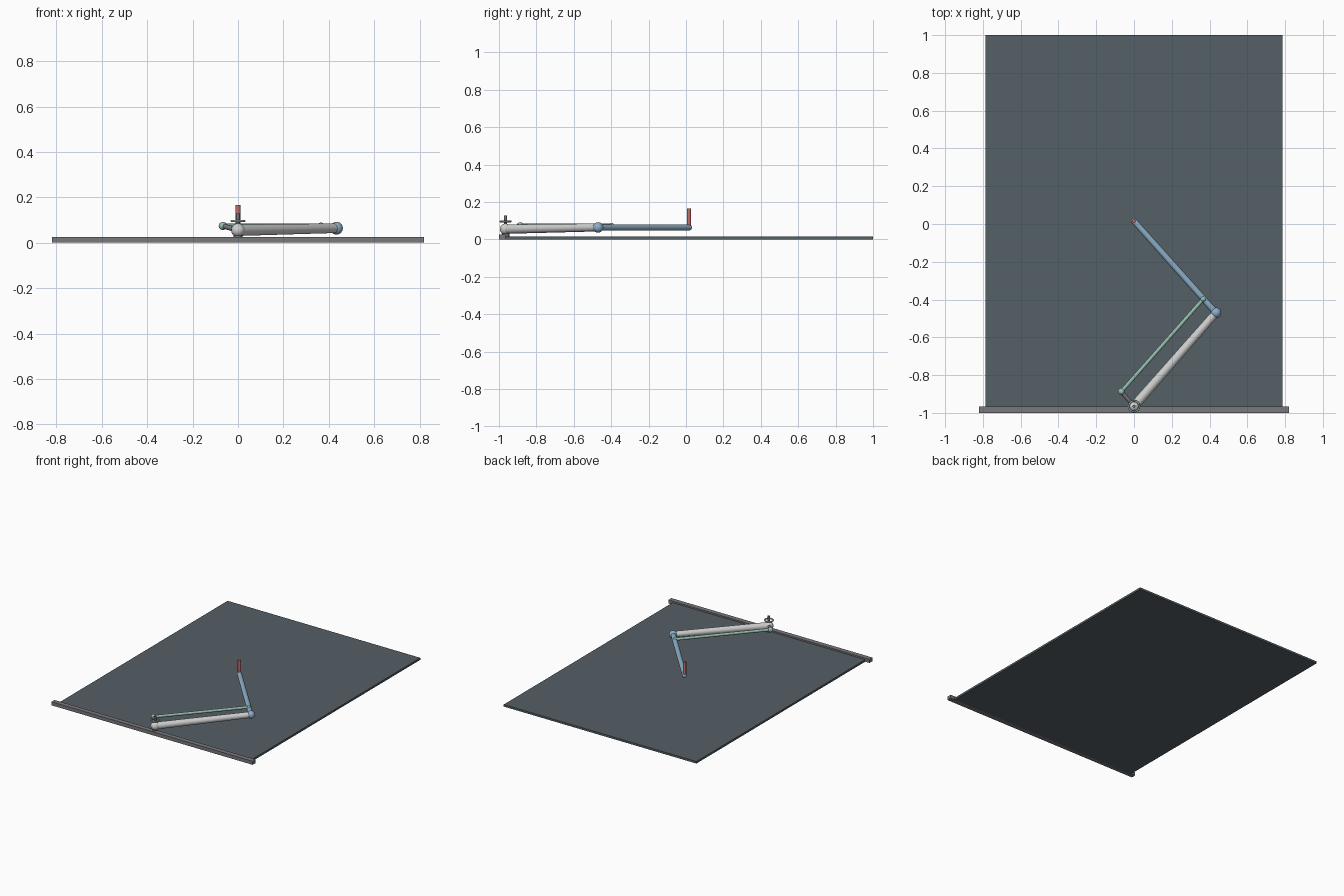
import bpy
from math import radians
from mathutils import Vector

cube = bpy.data.objects.get("Cube")
if cube:
    bpy.data.objects.remove(cube, do_unlink=True)


def material(name, rgb):
    m = bpy.data.materials.new(name)
    m.use_nodes = True
    m.diffuse_color = (*rgb, 1)
    node = next(n for n in m.node_tree.nodes if n.type == 'BSDF_PRINCIPLED')
    node.inputs["Base Color"].default_value = (*rgb, 1)
    return m


slate = material("slate", (0.09, 0.115, 0.13))
grey = material("rail grey", (0.19, 0.19, 0.21))
white = material("off white", (0.62, 0.62, 0.62))
blue = material("soft blue", (0.26, 0.42, 0.58))
green = material("pale green", (0.31, 0.52, 0.43))
red = material("soft red", (0.58, 0.16, 0.14))


def finish(name, mat, smooth=True):
    ob = bpy.context.object
    ob.name = name
    ob.data.materials.append(mat)
    if smooth:
        bpy.ops.object.shade_smooth_by_angle(angle=radians(40))
    return ob


def box(name, low, high, mat):
    low, high = Vector(low), Vector(high)
    bpy.ops.mesh.primitive_cube_add(size=1, location=(low + high) / 2)
    bpy.context.object.scale = high - low
    return finish(name, mat, False)


def ball(name, centre, radius, mat):
    bpy.ops.mesh.primitive_uv_sphere_add(segments=24, ring_count=12, radius=radius, location=centre)
    return finish(name, mat)


def rod(name, start, end, r1, r2, mat):
    start, end = Vector(start), Vector(end)
    bpy.ops.mesh.primitive_cone_add(vertices=24, radius1=r1, radius2=r2,
                                    depth=(end - start).length, location=(start + end) / 2)
    bpy.context.object.rotation_euler = (end - start).to_track_quat('Z', 'Y').to_euler()
    return finish(name, mat)


# Key joints of the linkage
shoulder = Vector((0, -0.965, 0.055))
elbow = Vector((0.434, -0.47, 0.064))
wrist = Vector((0, 0.016, 0.064))
crank_end = Vector((-0.067, -0.887, 0.074))
rod_end = Vector((0.366, -0.398, 0.074))

# Drawing board and its edge rail
box("board", (-0.785, -0.98, 0), (0.785, 1, 0.015), slate)
box("edge_rail", (-0.82, -1, 0), (0.82, -0.965, 0.026), grey)

# Shoulder mount and upper arm
rod("shoulder_mount", (0, -0.965, 0.015), shoulder, 0.02, 0.02, grey)
ball("shoulder_joint", shoulder, 0.03, white)
rod("upper_arm", shoulder, elbow, 0.025, 0.021, white)

# Elbow, forearm and upright pen
ball("elbow_joint", elbow, 0.028, blue)
rod("forearm", elbow, wrist, 0.017, 0.016, blue)
ball("wrist_joint", wrist, 0.016, blue)
rod("pen", wrist, wrist + Vector((0, 0, 0.102)), 0.011, 0.011, red)

# Parallel control linkage
rod("crank_link", shoulder, crank_end, 0.011, 0.011, grey)
ball("crank_joint", crank_end, 0.018, green)
rod("parallel_rod", crank_end, rod_end, 0.01, 0.01, green)
ball("rod_joint", rod_end, 0.015, green)

# Ring and stem above the shoulder
bpy.ops.mesh.primitive_torus_add(major_radius=0.028, minor_radius=0.005, major_segments=32,
                                 minor_segments=10, location=(0, -0.965, 0.096))
finish("shoulder_ring", green)
rod("shoulder_stem", shoulder, (0, -0.965, 0.128), 0.008, 0.008, grey)
